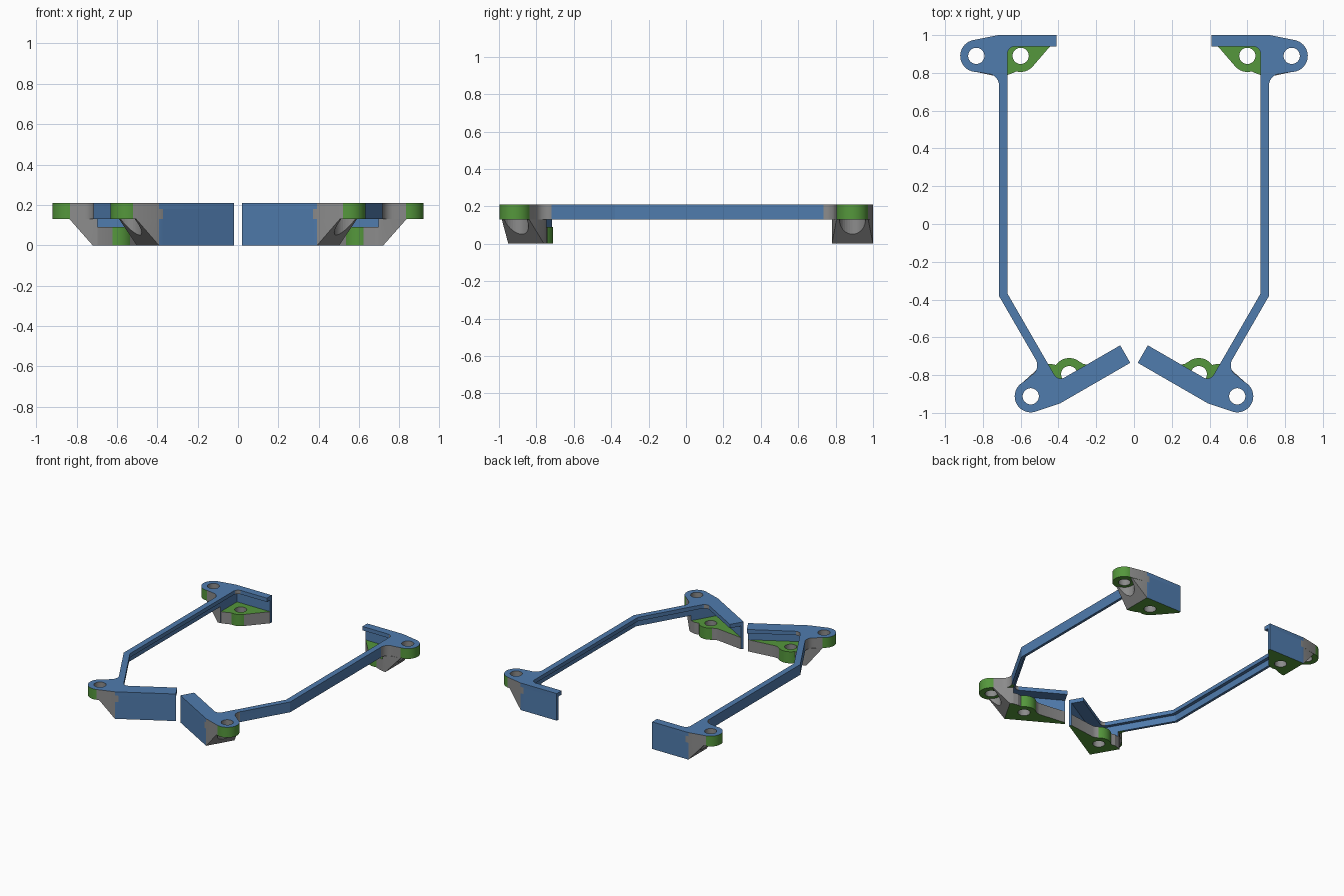
import bpy, bmesh
from math import cos, sin, radians, pi
from mathutils import Vector

cube = bpy.data.objects.get("Cube")
if cube:
    bpy.data.objects.remove(cube)


def material(name, colour):
    m = bpy.data.materials.new(name)
    m.use_nodes = True
    m.diffuse_color = (*colour, 1)
    m.node_tree.nodes["Principled BSDF"].inputs["Base Color"].default_value = (*colour, 1)
    return m


GREY, BLUE, GREEN = range(3)
MATS = [material("grey", (0.26, 0.26, 0.26)),
        material("blue", (0.08, 0.2, 0.42)),
        material("green", (0.09, 0.31, 0.045))]

EAR, TAB = Vector((0.115, 0.11)), Vector((-0.12, 0.11))
R, HOLE = 0.085, 0.043
LOW, MID, TOP = 0.13, 0.18, 0.21      # ear underside, flange underside, top


class Frame:
    """Corner of a bracket: w runs along its wall, v points inward."""

    def __init__(self, name, corner, d, n, length, flange):
        self.name, self.length, self.flange = name, length, flange
        self.o, self.d, self.n = Vector(corner), Vector(d), Vector(n)

    def at(self, p):
        return self.o + self.d * p[0] + self.n * p[1]

    def points(self, pts):
        return [self.at(p) for p in pts]


C, S = cos(radians(30)), sin(radians(30))
REAR = Frame("rear", (0.72, 1), (1, 0), (0, -1), 0.31, 0.06)
FRONT = Frame("front", (0.392, -0.95), (C, -S), (S, C), 0.43, 0.107)
FRAMES = (REAR, FRONT)


def arc(c, r, a0, a1, n=10):
    angles = [radians(a0 + (a1 - a0) * i / n) for i in range(n + 1)]
    return [(c[0] + r * cos(a), c[1] + r * sin(a)) for a in angles]


def circle(c, r):
    return arc(c, r, 0, 360, 32)[:-1]


def finish(name, bm, mirror=True):
    me = bpy.data.meshes.new(name)
    bm.to_mesh(me)
    bm.free()
    ob = bpy.data.objects.new(name, me)
    bpy.context.collection.objects.link(ob)
    for m in MATS:
        me.materials.append(m)
    if mirror:
        bpy.ops.object.select_all(action='DESELECT')
        ob.select_set(True)
        bpy.context.view_layer.objects.active = ob
        bpy.ops.object.shade_smooth_by_angle(angle=radians(25))
        ob.modifiers.new("mirror", 'MIRROR')
    return ob


def side_colour(face, boss, far):
    """Bore is grey, the rounded boss green, its blends grey, the rest far."""
    p = face.calc_center_median().xy
    f = min(FRAMES, key=lambda fr: (p - fr.at(boss)).length)
    dist = (p - f.at(boss)).length
    if dist < HOLE + 0.005:
        return GREY
    if abs(dist - R) < 0.003:
        return GREEN
    if dist > 0.2 or face.normal.xy.dot(f.d) < -0.95:
        return far
    return GREY


def prism(name, loops, z0, z1, top=BLUE, bottom=BLUE, boss=EAR, far=BLUE):
    bm = bmesh.new()
    for loop in loops:
        vs = [bm.verts.new((p[0], p[1], z0)) for p in loop]
        for i, v in enumerate(vs):
            bm.edges.new((vs[i - 1], v))
    bmesh.ops.triangle_fill(bm, edges=bm.edges[:], use_beauty=True)
    ext = bmesh.ops.extrude_face_region(bm, geom=bm.faces[:], use_keep_orig=True)
    bmesh.ops.translate(bm, vec=(0, 0, z1 - z0),
                        verts=[g for g in ext["geom"] if isinstance(g, bmesh.types.BMVert)])
    bmesh.ops.recalc_face_normals(bm, faces=bm.faces[:])
    for f in bm.faces:
        if abs(f.normal.z) > 0.9:
            f.material_index = top if f.normal.z > 0 else bottom
        else:
            f.material_index = side_colour(f, boss, far)
    return finish(name, bm)


def bend(w):
    """Point where the straight and slanted rail lines at offset w meet."""
    x = REAR.at((w, 0)).x
    p = FRONT.at((w, 0))
    return p + FRONT.n * ((x - p.x) / FRONT.n.x)


# Shared outlines in bracket coordinates
RAIL_OUT, RAIL_IN, THIN = -0.005, -0.05, 0.02
ear_edge = [(0, 0)] + arc(EAR, R, -78, 92, 20) + arc((0.055, 0.265), 0.06, 270, 180)


def inner_edge(f):
    return (arc((RAIL_IN - 0.04, f.flange + 0.04), 0.04, 0, -90, 8)
            + [(-f.length, f.flange), (-f.length, 0)])


# Thin top flange running through both brackets and the rail
outline = (REAR.points(ear_edge) + [bend(RAIL_OUT)]
           + FRONT.points(ear_edge[::-1]) + FRONT.points(inner_edge(FRONT)[::-1])
           + [bend(RAIL_IN)] + REAR.points(inner_edge(REAR)))
prism("top_flange", [outline] + [f.points(circle(EAR, HOLE)) for f in FRAMES], MID, TOP)

# Outer wall of the rail
inside = RAIL_OUT - THIN
prism("rail_wall", [[REAR.at((RAIL_OUT, 0.265)), bend(RAIL_OUT), FRONT.at((RAIL_OUT, 0.265)),
                     FRONT.at((inside, 0.265)), bend(inside), REAR.at((inside, 0.265))]],
      LOW, MID)

for f in FRAMES:
    L = f.length
    # Upright wall
    prism(f.name + "_wall", [f.points([(-L, 0), (inside, 0), (inside, THIN), (-L, THIN)])],
          0, MID, bottom=GREEN)

    # Mounting ear
    prism(f.name + "_ear", [f.points(ear_edge + [(inside, 0.265), (inside, 0)]),
                            f.points(circle(EAR, HOLE))], LOW, MID, bottom=GREEN)

    # Floor with its rounded screw tab
    if f is REAR:
        tab = arc(TAB, R, 75, 140, 12)
    else:
        tab = arc(TAB, R, 65, 160, 16) + [(-0.213, 0.118), (-0.23, 0.104)]
    floor = [(-L, THIN), (inside, THIN), (inside, 0.218), (-0.06, 0.208)] + tab
    prism(f.name + "_floor", [f.points(floor), f.points(circle(TAB, HOLE))],
          0, 0.09, GREEN, GREEN, TAB, GREY)

    # Slanted gusset from the floor up to the ear
    foot = [(inside, 0), (0, 0), (0, 0.22), (inside, 0.22)]
    head = foot + [(EAR.x, 0.026), (EAR.x, 0.195)]
    bm = bmesh.new()
    for pts, z in ((foot, 0), (head, LOW)):
        for p in f.points(pts):
            bm.verts.new((p.x, p.y, z))
    bmesh.ops.convex_hull(bm, input=bm.verts[:])
    bmesh.ops.recalc_face_normals(bm, faces=bm.faces[:])
    for face in bm.faces:
        n = face.normal
        if n.z < -0.95:
            face.material_index = GREEN
        elif n.xy.dot(f.n) < -0.99 or n.xy.dot(f.d) < -0.99:
            face.material_index = BLUE
    gusset = finish(f.name + "_gusset", bm)

    # Screw clearance under the ear
    bm = bmesh.new()
    bmesh.ops.create_cone(bm, cap_ends=True, segments=32, radius1=0.07, radius2=0.07, depth=0.3)
    cutter = finish(f.name + "_clearance_cutter", bm, mirror=False)
    cutter.location = (*f.at(EAR), 0.1)
    cutter.hide_render = True
    cutter.display_type = 'WIRE'
    cut = gusset.modifiers.new("clearance", 'BOOLEAN')
    cut.operation, cut.object, cut.solver = 'DIFFERENCE', cutter, 'EXACT'
    gusset.modifiers.move(len(gusset.modifiers) - 1, 0)
